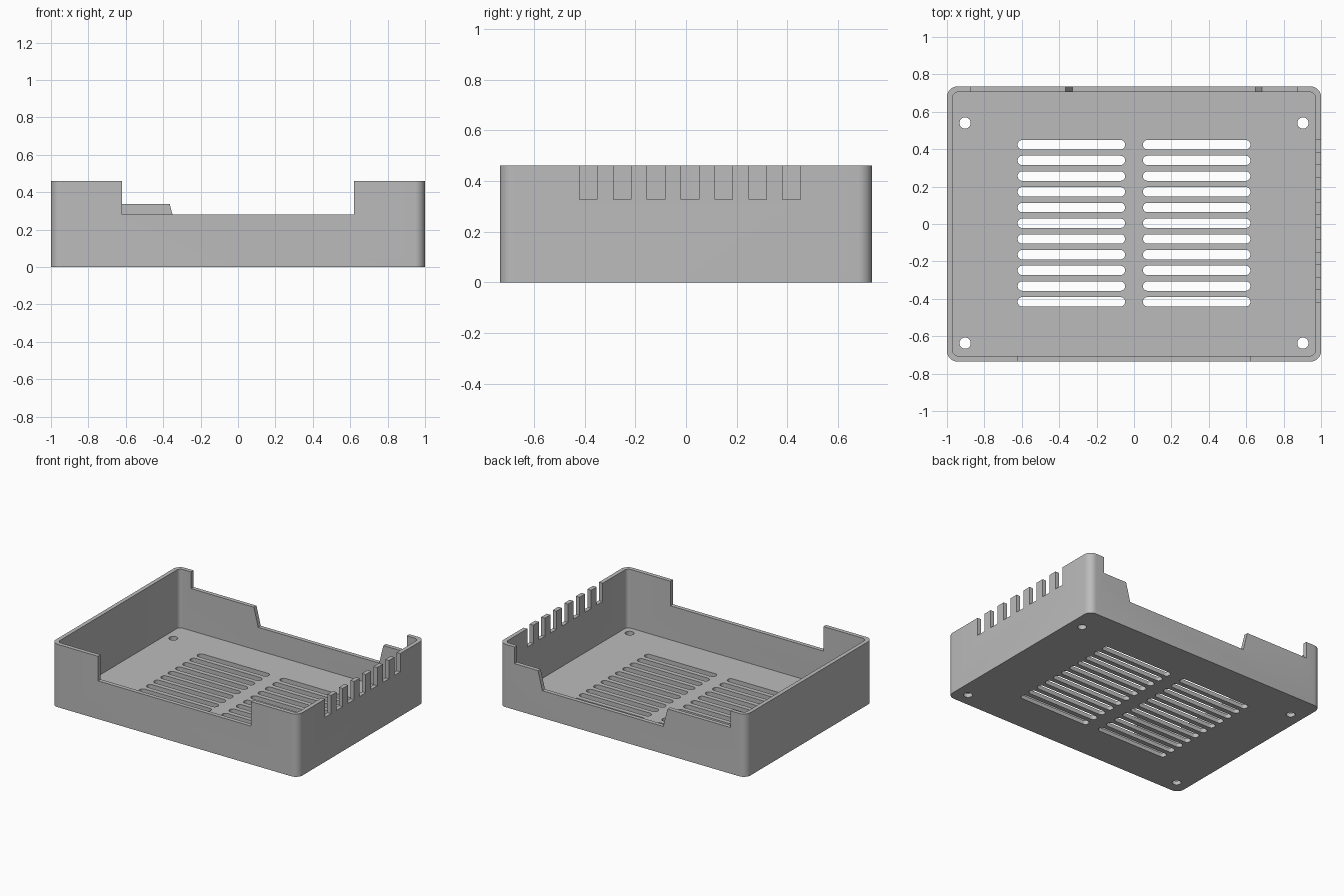
import bpy, bmesh
from math import sin, cos, pi
from mathutils import Vector

cube = bpy.data.objects.get("Cube")
if cube:
    bpy.data.objects.remove(cube, do_unlink=True)

HALF_X, HALF_Y, HEIGHT = 1.0, 0.735, 0.46
WALL, FLOOR = 0.03, 0.03

grey = bpy.data.materials.new("plain_grey")
grey.use_nodes = True
grey.diffuse_color = (0.5, 0.5, 0.5, 1)
grey.node_tree.nodes["Principled BSDF"].inputs["Base Color"].default_value = (0.5, 0.5, 0.5, 1)


def rounded(cx, cy, hx, hy, r, steps=8):
    """Outline of a rounded rectangle; r = hx = hy gives a circle."""
    pts = []
    for q, (sx, sy) in enumerate([(1, 1), (-1, 1), (-1, -1), (1, -1)]):
        for i in range(steps + 1):
            a = (q + i / steps) * pi / 2
            pts.append((cx + sx * (hx - r) + r * cos(a), cy + sy * (hy - r) + r * sin(a)))
    return pts


def prism(bm, pts, axis, lo, hi):
    """Extrude an outline along an axis between two coordinates."""
    def place(p, d):
        return {"x": (d, *p), "y": (p[0], d, p[1]), "z": (*p, d)}[axis]
    face = bm.faces.new([bm.verts.new(place(p, lo)) for p in pts])
    ext = bmesh.ops.extrude_face_region(bm, geom=[face])
    move = Vector(place((0, 0), hi - lo))
    bmesh.ops.translate(bm, vec=move, verts=[g for g in ext["geom"] if isinstance(g, bmesh.types.BMVert)])


def make(name, bm):
    bmesh.ops.remove_doubles(bm, verts=bm.verts, dist=1e-5)
    bmesh.ops.recalc_face_normals(bm, faces=bm.faces)
    mesh = bpy.data.meshes.new(name)
    bm.to_mesh(mesh)
    bm.free()
    mesh.materials.append(grey)
    obj = bpy.data.objects.new(name, mesh)
    bpy.context.collection.objects.link(obj)
    return obj


def cut(obj, bm):
    """Subtract the solids in bm, then discard the cutter."""
    cutter = make("cutter", bm)
    cutter.hide_render = True
    mod = obj.modifiers.new("cut", "BOOLEAN")
    mod.operation, mod.solver, mod.object = "DIFFERENCE", "EXACT", cutter
    bpy.context.view_layer.objects.active = obj
    bpy.ops.object.modifier_apply(modifier=mod.name)
    bpy.data.objects.remove(cutter, do_unlink=True)


# Outer block with rounded vertical corners
bm = bmesh.new()
prism(bm, rounded(0, 0, HALF_X, HALF_Y, 0.055), "z", 0, HEIGHT)
tray = make("vented_tray", bm)

# Hollow interior
bm = bmesh.new()
prism(bm, rounded(0, 0, HALF_X - WALL, HALF_Y - WALL, 0.03), "z", FLOOR, HEIGHT + 0.1)
cut(tray, bm)

# Wall openings: front notch, stepped back notch, comb slots in one side
bm = bmesh.new()
top = HEIGHT + 0.05
prism(bm, [(-0.62, 0.28), (0.62, 0.28), (0.62, top), (-0.62, top)], "y", -0.8, -0.68)
prism(bm, [(-0.875, top), (-0.875, 0.338), (-0.365, 0.338), (-0.33, 0.2),
           (0.65, 0.2), (0.685, 0.338), (0.875, 0.338), (0.875, top)], "y", 0.68, 0.8)
for i in range(7):
    y = -0.386 + i * 0.1338
    prism(bm, [(y - 0.035, 0.326), (y + 0.035, 0.326), (y + 0.035, top), (y - 0.035, top)],
          "x", 0.94, 1.05)
cut(tray, bm)

# Floor openings: two columns of vents and four screw holes
bm = bmesh.new()
for side in (-1, 1):
    for row in range(11):
        prism(bm, rounded(side * 0.335, 0.424 - row * 0.084, 0.287, 0.025, 0.024), "z", -0.05, 0.1)
    for y in (0.54, -0.637):
        prism(bm, rounded(side * 0.903, y, 0.03, 0.03, 0.03), "z", -0.05, 0.1)
cut(tray, bm)

tray.select_set(True)
bpy.context.view_layer.objects.active = tray
bpy.ops.object.shade_smooth_by_angle(angle=pi / 6)
